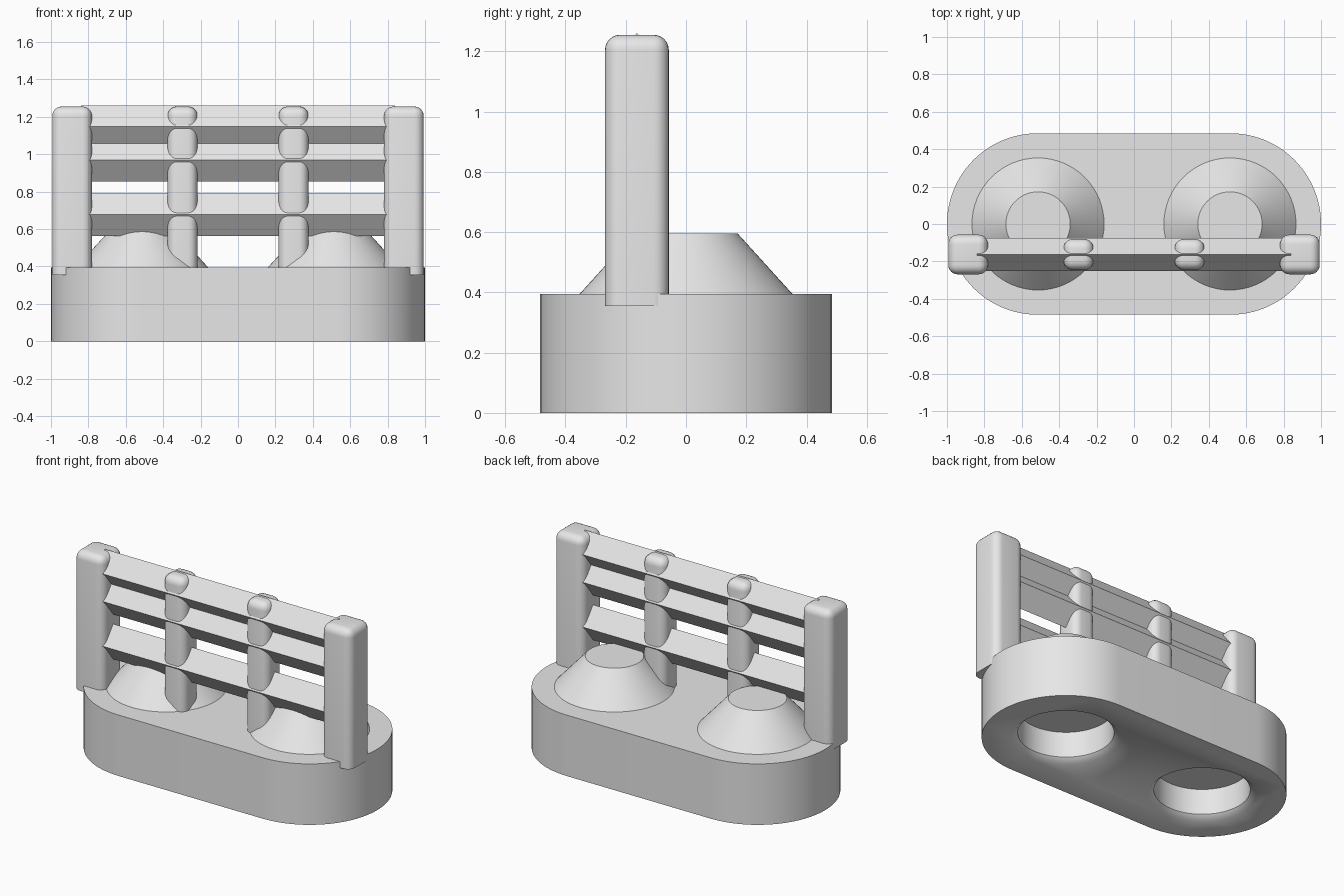
import bpy, bmesh, math

if "Cube" in bpy.data.objects:
    bpy.data.objects.remove(bpy.data.objects["Cube"], do_unlink=True)

grey = bpy.data.materials.new("light grey")
grey.use_nodes = True
grey.diffuse_color = (0.8, 0.8, 0.8, 1)
grey.node_tree.nodes["Principled BSDF"].inputs["Base Color"].default_value = (0.8, 0.8, 0.8, 1)

FENCE_Y = -0.163
STUD_X = 0.513
BASE_TOP = 0.395


def finish(name, bm, angle=30):
    """Turn a bmesh into a shaded, coloured object."""
    bmesh.ops.recalc_face_normals(bm, faces=bm.faces)
    mesh = bpy.data.meshes.new(name)
    bm.to_mesh(mesh)
    bm.free()
    obj = bpy.data.objects.new(name, mesh)
    bpy.context.collection.objects.link(obj)
    mesh.materials.append(grey)
    bpy.ops.object.select_all(action="DESELECT")
    obj.select_set(True)
    bpy.context.view_layer.objects.active = obj
    bpy.ops.object.shade_smooth_by_angle(angle=math.radians(angle))
    return obj


def prism(name, outline, axis, low, high):
    """Extrude a closed outline along z or x."""
    bm = bmesh.new()
    place = (lambda a, b, t: (a, b, t)) if axis == "z" else (lambda a, b, t: (t, a, b))
    face = bm.faces.new([bm.verts.new(place(a, b, low)) for a, b in outline])
    new = bmesh.ops.extrude_face_region(bm, geom=[face])["geom"]
    shift = (0, 0, high - low) if axis == "z" else (high - low, 0, 0)
    bmesh.ops.translate(bm, vec=shift, verts=[v for v in new if isinstance(v, bmesh.types.BMVert)])
    return finish(name, bm)


def lathe(name, profile, x, sides=64):
    """Stack circular rings of (radius, z) and cap both ends."""
    bm = bmesh.new()
    rings = []
    for r, z in profile:
        angles = [2 * math.pi * i / sides for i in range(sides)]
        rings.append([bm.verts.new((x + r * math.cos(a), r * math.sin(a), z)) for a in angles])
    for lower, upper in zip(rings, rings[1:]):
        for i in range(sides):
            j = (i + 1) % sides
            bm.faces.new((lower[i], lower[j], upper[j], upper[i]))
    bm.faces.new(rings[0])
    bm.faces.new(rings[-1])
    return finish(name, bm)


def upright(name, x, width, depth, low, high, radius):
    """Square bar with rounded vertical and top edges and a flat foot."""
    bm = bmesh.new()
    bmesh.ops.create_cube(bm, size=1)
    bmesh.ops.scale(bm, vec=(width, depth, high - low), verts=bm.verts)
    bmesh.ops.translate(bm, vec=(x, FENCE_Y, (low + high) / 2), verts=bm.verts)
    edges = [e for e in bm.edges if max(v.co.z for v in e.verts) > high - 0.01]
    bmesh.ops.bevel(bm, geom=edges, offset=radius, segments=6, profile=0.5, affect="EDGES")
    return finish(name, bm, 35)


# Rounded-end base
R = 0.485
stadium = []
for side in (1, -1):
    for i in range(49):
        a = math.pi * i / 48 - math.pi / 2
        stadium.append((side * (STUD_X + 0.002 + R * math.cos(a)), side * R * math.sin(a)))
base = prism("base", stadium, "z", 0, BASE_TOP)

# Chamfered sockets in the underside
for x in (-STUD_X, STUD_X):
    cutter = lathe("socket_cutter", [(0.33, -0.02), (0.31, 0), (0.278, 0.03), (0.278, 0.195)], x)
    cutter.hide_render = True
    cut = base.modifiers.new("socket", "BOOLEAN")
    cut.operation = "DIFFERENCE"
    cut.solver = "EXACT"
    cut.object = cutter
    bpy.context.view_layer.objects.active = base
    bpy.ops.object.modifier_apply(modifier=cut.name)
    bpy.data.objects.remove(cutter, do_unlink=True)

# Mirrored studs, end posts and stakes
for side, label in ((1, "left"), (-1, "right")):
    lathe(label + "_stud", [(0.355, BASE_TOP - 0.002), (0.172, 0.595)], side * STUD_X)
    upright(label + "_end_post", side * 0.887, 0.212, 0.212, 0.355, 1.255, 0.05)
    upright(label + "_stake", side * 0.297, 0.16, 0.165, 0.36, 1.255, 0.05)

# Diamond-section rails
for z, label in ((1.147, "top"), (0.968, "middle"), (0.678, "bottom")):
    h, d = 0.114, 0.089
    diamond = [(FENCE_Y - d, z), (FENCE_Y, z - h), (FENCE_Y + d, z), (FENCE_Y, z + h)]
    prism(label + "_rail", diamond, "x", -0.84, 0.84)
